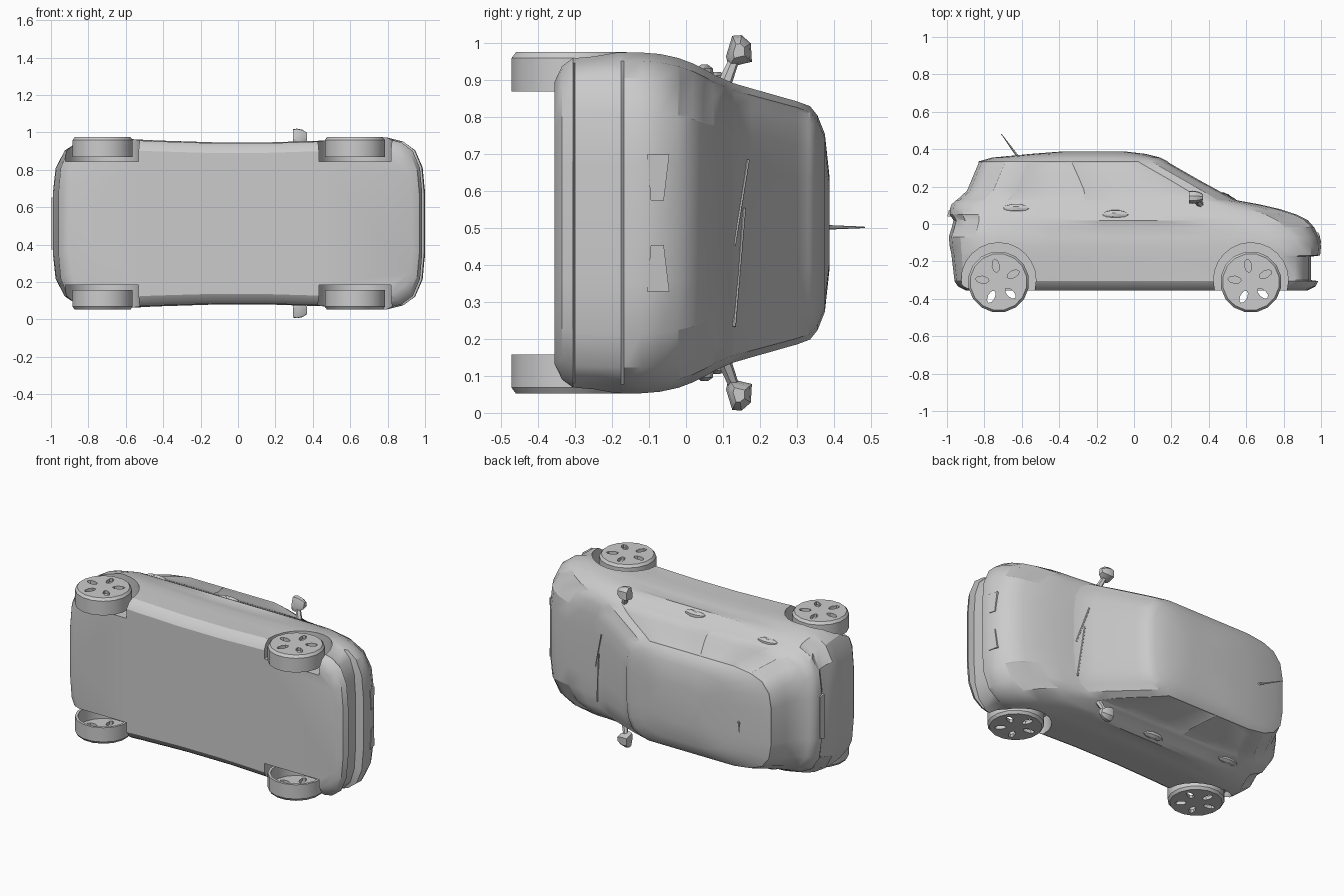
import bpy, bmesh, math
from mathutils import Vector

if "Cube" in bpy.data.objects:
    bpy.data.objects.remove(bpy.data.objects["Cube"])

MID = 0.513  # the car lies on its side: length = x, height = y, width = z


def place(x, w, h):
    return Vector((x, h, w + MID))


grey = bpy.data.materials.new("grey_paint")
grey.diffuse_color = (0.6, 0.6, 0.6, 1)
grey.use_nodes = True
grey.node_tree.nodes["Principled BSDF"].inputs["Base Color"].default_value = grey.diffuse_color


def finish(name, bm, angle=30):
    bmesh.ops.recalc_face_normals(bm, faces=bm.faces)
    me = bpy.data.meshes.new(name)
    bm.to_mesh(me)
    bm.free()
    ob = bpy.data.objects.new(name, me)
    bpy.context.collection.objects.link(ob)
    me.materials.append(grey)
    shade(ob, angle)
    return ob


def shade(ob, angle=30):
    bpy.ops.object.select_all(action='DESELECT')
    ob.select_set(True)
    bpy.context.view_layer.objects.active = ob
    bpy.ops.object.shade_smooth_by_angle(angle=math.radians(angle))


def loft(name, rings, angle=30):
    """Skin a list of equal closed rings and cap both ends."""
    bm = bmesh.new()
    vs = [[bm.verts.new(p) for p in r] for r in rings]
    n = len(rings[0])
    for a, b in zip(vs, vs[1:]):
        for k in range(n):
            bm.faces.new((a[k], a[(k + 1) % n], b[(k + 1) % n], b[k]))
    bm.faces.new(vs[0])
    bm.faces.new(vs[-1])
    return finish(name, bm, angle)


def disc(x, h, w, rx, rh, n, turn=0.0):
    """Ellipse in the side plane, optionally turned."""
    out = []
    for i in range(n):
        a = 2 * math.pi * i / n
        u, v = rx * math.cos(a), rh * math.sin(a)
        out.append(place(x + u * math.cos(turn) - v * math.sin(turn), w,
                         h + u * math.sin(turn) + v * math.cos(turn)))
    return out


def cut(ob, cutter):
    m = ob.modifiers.new("cut", 'BOOLEAN')
    m.operation, m.solver, m.object = 'DIFFERENCE', 'EXACT', cutter
    bpy.context.view_layer.objects.active = ob
    bpy.ops.object.modifier_apply(modifier=m.name)
    bpy.data.objects.remove(cutter)


# Body outlines: height, rear x, front x, half width, rear and front corner length
LAYERS = [
    (-0.355, -.90, .93, .400, .15, .20), (-0.335, -.94, .97, .435, .18, .20),
    (-0.305, -.96, .985, .455, .20, .20), (-0.300, -.96, .945, .455, .20, .15),
    (-0.175, -.975, .945, .460, .22, .15), (-0.168, -.975, .995, .460, .22, .20),
    (-0.120, -.985, 1.0, .460, .24, .21), (-0.070, -.99, .99, .456, .25, .24),
    (-0.020, -.975, .965, .445, .25, .28), (0.020, -.965, .93, .430, .25, .30),
    (0.050, -.985, .87, .415, .28, .30), (0.080, -.985, .78, .398, .28, .28),
    (0.105, -.975, .67, .387, .28, .25), (0.125, -.955, .56, .378, .28, .20),
    (0.180, -.895, .455, .362, .26, .17), (0.240, -.87, .345, .345, .26, .16),
    (0.300, -.845, .24, .328, .26, .16), (0.335, -.83, .18, .315, .26, .16),
    (0.355, -.76, .14, .290, .25, .16), (0.375, -.55, .06, .240, .2, .15),
    (0.388, -.38, -.05, .120, .1, .1)]
CORNER = [(0, 0), (0, .35), (.06, .65), (.25, .85), (.55, .95), (1, 1)]


def outline(h, xr, xf, W, cr, cf):
    waist = 0.06 if h < 0 else 0.0
    half = [(xf - a * cf, b * W) for a, b in CORNER]
    for i in range(1, 5):
        t = i / 5
        x = (xf - cf) * (1 - t) + (xr + cr) * t
        half.append((x, W * (1 - waist * math.sin(math.pi * t))))
    half += [(xr + a * cr, b * W) for a, b in reversed(CORNER)]
    full = half + [(x, -w) for x, w in half[-2:0:-1]]
    return [place(x, w, h) for x, w in full]


body = loft("body", [outline(*l) for l in LAYERS])

# Recessed panes and lamps, picked by layer range and column range
bm = bmesh.new()
bm.from_mesh(body.data)
bm.faces.ensure_lookup_table()
RING = 30


def patch(l0, l1, c0, c1, side):
    out = []
    for l in range(l0, l1):
        for k in range(RING):
            j, s = (k, 1) if k < 15 else (29 - k, -1)
            if c0 <= j < c1 and side in (0, s):
                out.append(bm.faces[l * RING + k])
    return out


groups = [patch(13, 17, 0, 4, 0), patch(13, 17, 11, 15, 0)]   # windscreen, rear window
for s in (1, -1):
    groups += [patch(13, 17, 5, 8, s), patch(13, 17, 8, 10, s),   # door windows
               patch(8, 11, 2, 4, s), patch(7, 10, 11, 13, s)]    # headlamp, tail lamp
for g in groups:
    bmesh.ops.inset_region(bm, faces=g, thickness=0.008, depth=-0.003,
                           use_even_offset=True)
bm.to_mesh(body.data)
bm.free()

# Wheel arches and wheels
WHEELS = [("front", 0.625), ("rear", -0.724)]
WH, WR = -0.31, 0.164
for label, wx in WHEELS:
    for s, side in ((1, "left"), (-1, "right")):
        cut(body, loft("arch_cutter", [disc(wx, -0.3, s * w, .2, .2, 24) for w in (.33, .6)]))
        wheel = loft(f"{label}_{side}_wheel",
                     [disc(wx, WH, s * w, r, r, 16, .2)
                      for w, r in ((.355, WR), (.445, WR), (.461, WR - .012))])
        cut(wheel, loft("hollow_cutter", [disc(wx, WH, s * w, .148, .148, 16, .2)
                                          for w in (.3, .44)]))
        for i in range(5):
            a = math.radians(100 + 72 * i)
            cut(wheel, loft("hole_cutter", [
                disc(wx + .088 * math.cos(a), WH + .088 * math.sin(a), s * w,
                     .036, .019, 8, a) for w in (.4, .5)]))
        shade(wheel)
shade(body)


def box(name, corners, thick):
    """Quad outline given as (x, w, h), thickened along the car length."""
    return loft(name, [[place(x + d, w, h) for x, w, h in corners] for d in (0, thick)])


def rod(name, a, b, r0, r1):
    a, b = place(*a), place(*b)
    d = (b - a).normalized()
    u = d.orthogonal().normalized()
    v = d.cross(u)
    loft(name, [[p + (u * math.cos(t) + v * math.sin(t)) * r
                 for t in [i * math.pi / 3 for i in range(6)]]
                for p, r in ((a, r0), (b, r1))])


for s, side in ((1, "left"), (-1, "right")):
    # Mirror housing, tapered towards its glass, and its foot
    shell = [(.42, .115), (.435, .178), (.485, .175), (.507, .15), (.505, .125), (.45, .108)]
    loft(f"{side}_mirror", [
        [place(x, s * (.465 + (w - .465) * k), .143 + (h - .143) * k) for w, h in shell]
        for x, k in ((.295, .92), (.315, 1), (.345, .85), (.37, .45))])
    rod(f"{side}_mirror_foot", (.36, s * .365, .10), (.33, s * .44, .13), .02, .014)
    # Door handles
    for label, hx, hh, hw in (("front", -.1, .05, .413), ("rear", -.63, .083, .394)):
        loft(f"{side}_{label}_handle", [disc(hx, hh, s * w, a, b, 10) for w, a, b in
             ((hw - .02, .07, .026), (hw + .004, .07, .024), (hw + .014, .045, .01))])
    # Upper grille slots in the nose
    box(f"{side}_grille_slot", [(.978, s * .06, -.095), (.978, s * .185, -.105),
                                (.965, s * .185, -.045), (.97, s * .06, -.06)], .022)

# Wipers at the windscreen foot, roof aerial, hatch handle
rod("long_wiper", (.53, -.28, .13), (.50, .04, .158), .005, .004)
rod("short_wiper", (.54, -.06, .13), (.475, .17, .168), .005, .004)
rod("aerial", (-.625, -.012, .365), (-.71, -.012, .482), .007, .002)
box("hatch_handle", [(-.998, -.14, .04), (-.998, .14, .04),
                     (-.99, .13, .075), (-.99, -.13, .075)], .03)
